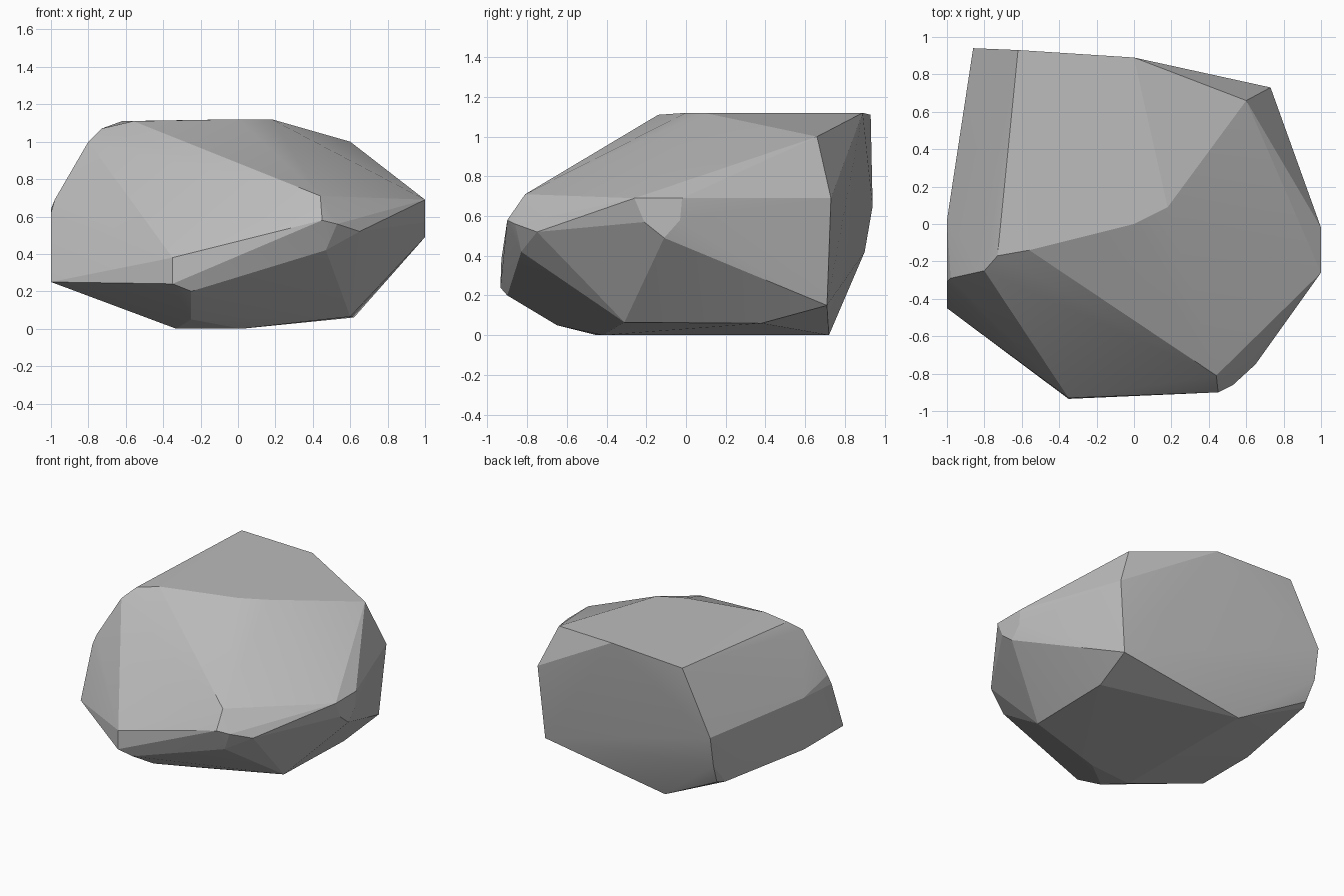
import bpy
import bmesh
import math

default_cube = bpy.data.objects.get("Cube")
if default_cube:
    bpy.data.objects.remove(default_cube, do_unlink=True)


def make_material(name, colour):
    material = bpy.data.materials.new(name)
    material.use_nodes = True
    material.diffuse_color = colour
    shader = material.node_tree.nodes["Principled BSDF"]
    shader.inputs["Base Color"].default_value = colour
    shader.inputs["Roughness"].default_value = 0.9
    return material


def hull_object(name, corner_groups, material):
    """Wrap a tight convex skin around groups of corner points."""
    bm = bmesh.new()
    for group in corner_groups.values():
        for corner in group:
            bm.verts.new(corner)
    result = bmesh.ops.convex_hull(bm, input=bm.verts[:])
    # drop any corner the skin does not reach
    loose = [v for v in bm.verts if not v.link_faces]
    bmesh.ops.delete(bm, geom=loose, context="VERTS")
    # merge nearly flat triangles into broad facets
    bmesh.ops.dissolve_limit(bm, angle_limit=math.radians(1),
                             verts=bm.verts[:], edges=bm.edges[:])
    bmesh.ops.recalc_face_normals(bm, faces=bm.faces[:])
    mesh = bpy.data.meshes.new(name)
    bm.to_mesh(mesh)
    bm.free()
    mesh.materials.append(material)
    obj = bpy.data.objects.new(name, mesh)
    bpy.context.collection.objects.link(obj)
    return obj


# corners of the boulder, grouped by the side they shape
corners = {
    "top": [(-.62, .93, 1.11), (0, .89, 1.12), (.6, .66, 1),
            (.18, .09, 1.12), (0, 0, 1.12), (-.56, -.14, 1.11)],
    "left_shoulder": [(-.73, -.17, 1.07), (-.8, -.25, 1), (-.98, -.29, .69)],
    "left_wall": [(-1, -.31, .62), (-1, .02, .64),
                  (-1, .02, .25), (-1, -.45, .25)],
    "back_corner": [(-.86, .94, .65), (-.86, .9, .42),
                    (-.84, .83, .27), (-.87, .77, .26)],
    "right_back": [(.73, .73, .69), (.68, .71, .15)],
    "right_tip": [(1, -.02, .69), (1, -.26, .69), (1, -.03, .58),
                  (1, -.21, .57), (1, -.11, .49)],
    "front_nose": [(.44, -.81, .71), (.45, -.9, .58), (.53, -.86, .56),
                   (.65, -.75, .52), (.47, -.83, .42)],
    "front_left": [(-.35, -.93, .38), (-.35, -.935, .24), (-.25, -.9, .2)],
    "underside": [(.6, -.31, .065), (.62, .38, .06), (-.33, .72, 0),
                  (-.25, -.65, .05), (-.33, -.45, 0), (.02, -.42, 0)],
}

# boulder
stone_grey = make_material("stone grey", (.5, .5, .5, 1))
boulder = hull_object("boulder", corners, stone_grey)

# soften only the shallow creases
bpy.ops.object.select_all(action="DESELECT")
boulder.select_set(True)
bpy.context.view_layer.objects.active = boulder
bpy.ops.object.shade_smooth_by_angle(angle=math.radians(12))
